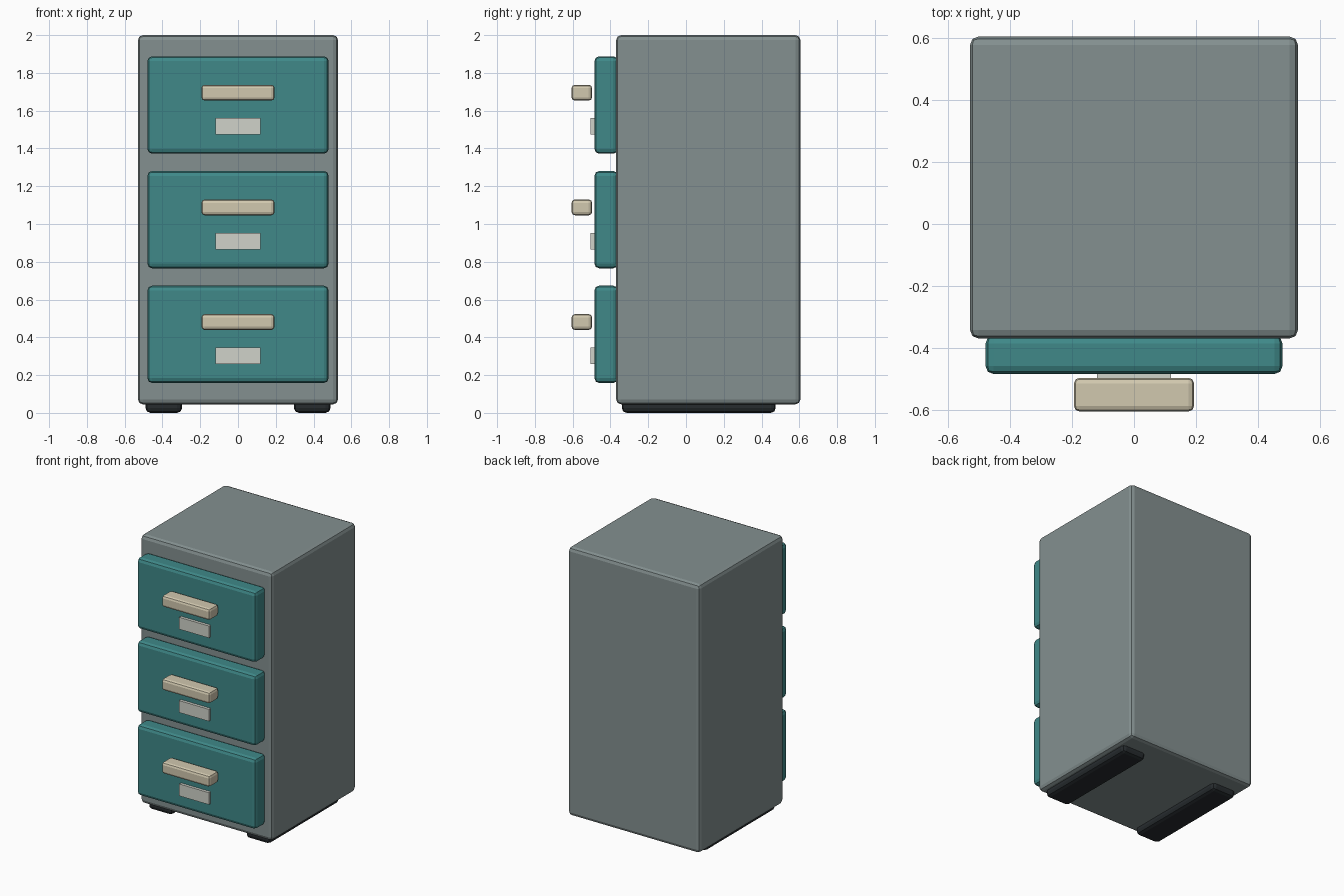
import bpy

if "Cube" in bpy.data.objects:
    bpy.data.objects.remove(bpy.data.objects["Cube"])


def material(name, rgb):
    m = bpy.data.materials.new(name)
    m.diffuse_color = (*rgb, 1)
    m.use_nodes = True
    m.node_tree.nodes["Principled BSDF"].inputs["Base Color"].default_value = m.diffuse_color
    return m


def box(name, lo, hi, mat, bevel=0.0, segments=2):
    """Box between two corners, with optionally rounded edges."""
    bpy.ops.mesh.primitive_cube_add(size=1, location=[(a + b) / 2 for a, b in zip(lo, hi)])
    ob = bpy.context.object
    ob.name = name
    ob.scale = [b - a for a, b in zip(lo, hi)]
    bpy.ops.object.transform_apply(location=False, rotation=False, scale=True)
    ob.data.materials.append(mat)
    if bevel:
        mod = ob.modifiers.new("rounded_edges", 'BEVEL')
        mod.width = bevel
        mod.segments = segments
    return ob


grey = material("body_grey", (0.23, 0.28, 0.28))
teal = material("drawer_teal", (0.05, 0.25, 0.25))
cream = material("handle_cream", (0.64, 0.58, 0.43))
paper = material("label_paper", (0.63, 0.65, 0.59))
dark = material("foot_dark", (0.02, 0.025, 0.028))

# Cabinet body
box("cabinet_body", (-0.53, -0.37, 0.045), (0.53, 0.606, 2.0), grey, 0.027)

# Three drawers, each with a handle and a label plate
for i, part in enumerate(("bottom", "middle", "top")):
    z = 0.416 + i * 0.607
    box(f"{part}_drawer", (-0.48, -0.485, z - 0.258), (0.48, -0.36, z + 0.258), teal, 0.026)
    box(f"{part}_handle", (-0.194, -0.606, z + 0.023), (0.194, -0.497, z + 0.107), cream, 0.018)
    box(f"{part}_label", (-0.12, -0.506, z - 0.157), (0.12, -0.48, z - 0.07), paper)

# Runner feet along both sides
for side, s in (("left", -1), ("right", 1)):
    x = s * 0.393
    box(f"{side}_foot", (x - 0.097, -0.34, 0.0), (x + 0.097, 0.475, 0.09), dark, 0.026)
